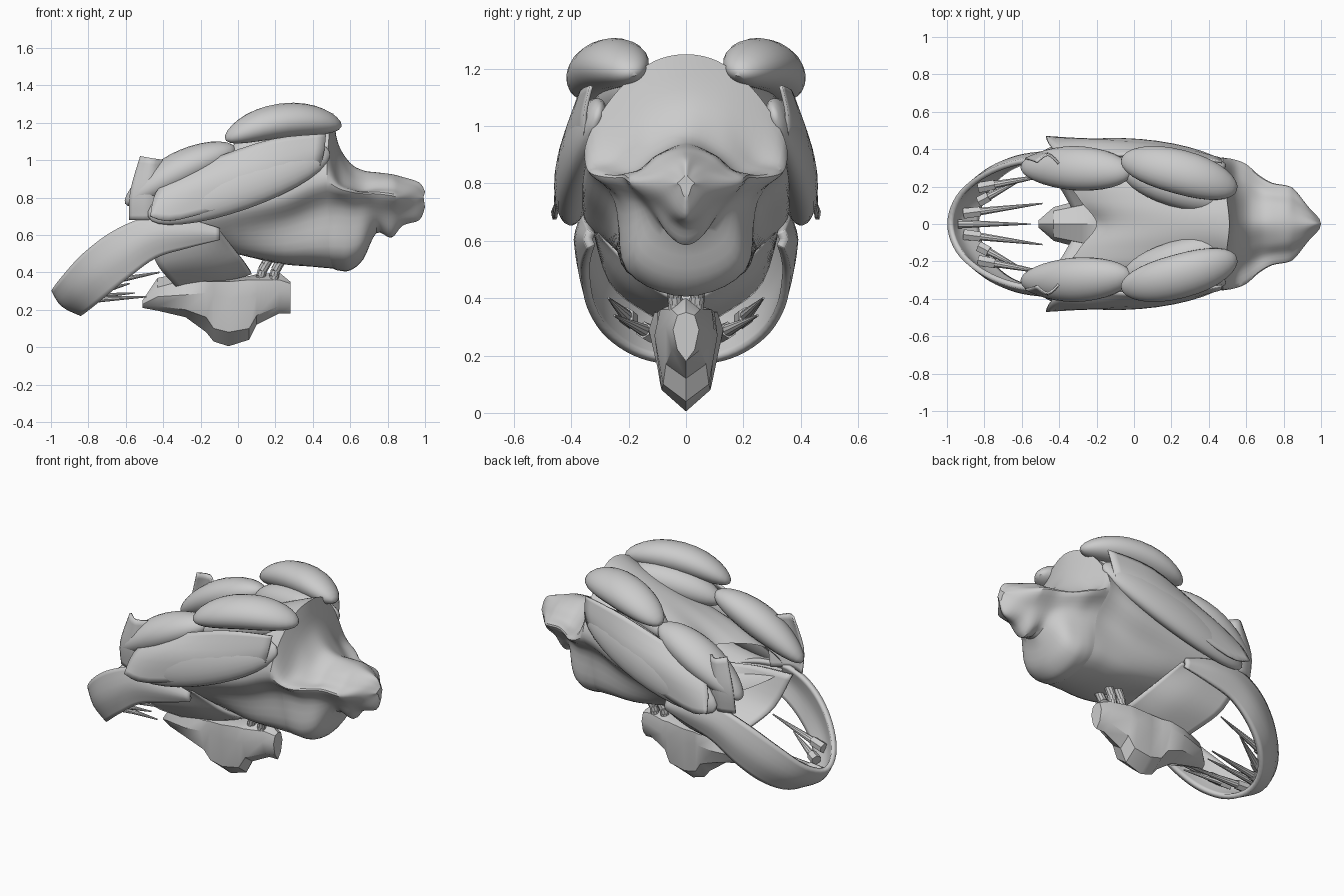
import bpy, bmesh, math
from mathutils import Vector, Matrix


def spline(pts, n, closed=False):
    """Catmull-Rom through pts, n steps per span"""
    pts = [Vector(p) for p in pts]
    if n == 1:
        return pts
    c, out = len(pts), []
    get = (lambda i: pts[i % c]) if closed else (lambda i: pts[max(0, min(c - 1, i))])
    for i in range(c if closed else c - 1):
        a, b, d, e = (get(i + k) for k in (-1, 0, 1, 2))
        for s in range(n):
            t = s / n
            out.append(0.5 * (2 * b + (d - a) * t + (2 * a - 5 * b + 4 * d - e) * t * t
                              + (3 * b - a - 3 * d + e) * t ** 3))
    if not closed:
        out.append(pts[-1])
    return out


def finish(name, bm):
    bmesh.ops.recalc_face_normals(bm, faces=bm.faces)
    me = bpy.data.meshes.new(name)
    bm.to_mesh(me)
    bm.free()
    ob = bpy.data.objects.new(name, me)
    bpy.context.collection.objects.link(ob)
    return ob


def surface(name, rows, nu=1, nv=1, closed=False, cap=(), thick=0):
    """Skin a grid of 3D points; cap lists the end rows to close"""
    rows = [spline(r, nv, closed) for r in rows]
    cols = [spline(c, nu) for c in zip(*rows)]
    bm = bmesh.new()
    g = [[bm.verts.new(p) for p in c] for c in cols]
    m = len(g)
    for i in range(m if closed else m - 1):
        for j in range(len(g[0]) - 1):
            k = (i + 1) % m
            bm.faces.new((g[i][j], g[k][j], g[k][j + 1], g[i][j + 1]))
    for end in cap:
        bm.faces.new([c[end] for c in g])
    ob = finish(name, bm)
    if thick:
        s = ob.modifiers.new("thickness", 'SOLIDIFY')
        s.thickness, s.offset = thick, 0
    return ob


def mirror(ob):
    ob.modifiers.new("mirror", 'MIRROR').use_axis = (False, True, False)
    return ob


def hull_row(x, slant, top, bottom, *side):
    """Closed symmetric cross-section; slant sweeps the sides back"""
    half = [(x - slant * y, y, z) for y, z in zip(side[::2], side[1::2])]
    return ([(x, 0, top)] + half + [(x, 0, bottom)]
            + [(a, -y, z) for a, y, z in reversed(half)])


def pad(name, a, b, normal, width, thick, bend=0.0, taper=0.0, power=1.1):
    """Long cushion from a to b, lying flat against a normal; low power = blunt ends"""
    a, b = Vector(a), Vector(b)
    u = (b - a).normalized()
    w = Vector(normal).cross(u).normalized()
    n = u.cross(w)
    bm = bmesh.new()
    bmesh.ops.create_uvsphere(bm, u_segments=24, v_segments=16, radius=1)
    for v in bm.verts:
        z = math.copysign(abs(v.co.z) ** power, v.co.z)
        k = 1 + taper * z
        v.co = ((a + b) / 2 + u * z * (b - a).length / 2 + w * v.co.x * width * k
                + n * (v.co.y * thick * k + bend * (0.5 - z * z)))
    return mirror(finish(name, bm))


def rod(name, a, b, r1, r2, sides=10):
    a, b = Vector(a), Vector(b)
    bm = bmesh.new()
    d = b - a
    m = Matrix.Translation((a + b) / 2) @ d.to_track_quat('Z', 'Y').to_matrix().to_4x4()
    bmesh.ops.create_cone(bm, cap_ends=True, segments=sides, radius1=r1, radius2=r2,
                          depth=d.length, matrix=m)
    return finish(name, bm)


# main hull, rear body up to the tall crest (open at both ends)
crest = (0.51, 0.1, 1.25, 0.42, .14, 1.21, .28, 1.07, .355, .89, .25, .74, .205, .50)
rear = [
    (-0.20, 0.7, 0.88, 0.56, .12, .87, .25, .82, .34, .70, .31, .63, .15, .57),
    (-0.08, 0.3, 0.98, 0.52, .12, .97, .26, .92, .36, .74, .31, .62, .16, .53),
    (0.20, 0, 1.12, 0.45, .12, 1.10, .27, 1.02, .36, .80, .27, .66, .20, .49),
    (0.40, 0, 1.21, 0.43, .12, 1.18, .27, 1.07, .35, .87, .25, .72, .21, .50),
    crest]
surface("rear_hull", [hull_row(*r) for r in rear], 5, 5, True)

# concave face sweeping from crest to brimmed snout
front = [
    crest,
    (0.535, 0.0, 1.09, 0.41, .13, 1.04, .25, .91, .345, .85, .24, .74, .21, .50),
    (0.60, 0, 0.985, 0.41, .12, .93, .22, .86, .32, .83, .22, .73, .20, .50),
    (0.67, 0, 0.945, 0.47, .10, .90, .18, .84, .26, .82, .19, .73, .17, .54),
    (0.74, 0, 0.935, 0.61, .10, .90, .16, .85, .22, .82, .15, .73, .09, .65),
    (0.82, 0, 0.925, 0.585, .09, .90, .15, .85, .205, .81, .12, .72, .06, .62),
    (0.88, 0.1, 0.91, 0.65, .08, .88, .13, .84, .18, .80, .10, .73, .05, .67),
    (0.97, 0.4, 0.88, 0.68, .03, .86, .06, .84, .09, .80, .06, .75, .03, .70),
    (1.00, 0.3, 0.83, 0.75, .01, .82, .02, .81, .03, .80, .02, .79, .01, .76),
]
surface("snout", [hull_row(*r) for r in front], 4, 5, True, (-1,))

# armour pads
pad("upper_pad", (-.07, .355, 1.145), (.55, .19, 1.22), (0, .25, 1), .12, .09, .06, .03, .9)
pad("crest_ridge", (-.06, .28, 1.03), (.50, .11, 1.14), (0, -.2, 1), .10, .09, .03, .05, .85)
pad("rear_pad", (-.61, .31, .78), (-.02, .28, 1.08), (-.3, .25, 1), .12, .095, .03, .1)
pad("side_pad", (-.48, .40, .70), (.49, .32, 1.05), (0, 1, .25), .15, .075, .03, .02, 1.0)

# side plate tips and upright tail fins
mirror(surface("side_plate", [
    [(-.47, .465, .70), (-.44, .41, .82), (-.35, .34, .93)],
    [(-.32, .455, .68), (-.20, .44, .88), (-.15, .36, 1.0)],
    [(.12, .43, .82), (.16, .42, .96), (.18, .37, 1.11)],
    [(.44, .35, .97), (.46, .35, 1.05), (.47, .33, 1.14)]], 4, 4, thick=.012))
mirror(surface("tail_fin", [
    [(-.58, .33, .68), (-.575, .35, .83), (-.52, .33, 1.02)],
    [(-.48, .36, .68), (-.47, .38, .83), (-.46, .37, 1.01)],
    [(-.38, .30, .68), (-.36, .31, .83), (-.40, .32, 1.00)]], 4, 4, thick=.012))

# horseshoe tail band: upper edge, middle, lower edge
band = [
    [(-.10, .33, .63), (-.10, .34, .605), (-.10, .33, .58)],
    [(-.28, .345, .68), (-.28, .37, .61), (-.27, .345, .535)],
    [(-.48, .345, .69), (-.46, .375, .59), (-.44, .35, .48)],
    [(-.66, .32, .62), (-.63, .35, .49), (-.59, .33, .37)],
    [(-.82, .25, .50), (-.78, .28, .38), (-.71, .265, .27)],
    [(-.94, .14, .37), (-.88, .165, .28), (-.80, .15, .20)],
]
flip = [[(x, -y, z) for x, y, z in r] for r in reversed(band)]
surface("tail_band", band + [[(-.985, 0, .31), (-.935, 0, .23), (-.835, 0, .18)]] + flip,
        5, 4, thick=.03)


def trough(*half):
    return list(half) + [(x, -y, z) for x, y, z in reversed(half[:-1])]


# open trough under the rear hull
surface("under_trough", [
    trough((-.52, .32, .66), (-.44, .26, .46), (-.36, .14, .36), (-.30, 0, .30)),
    trough((-.28, .32, .65), (-.20, .25, .50), (-.13, .14, .40), (-.10, 0, .34)),
    trough((-.10, .30, .63), (-.04, .22, .55), (.03, .13, .46), (.07, 0, .40))], 5, 4, thick=.02)

# faceted keel pod
keel = [
    (-.51, 0, .25, .21, .02, .24, .02, .23, .01, .22),
    (-.43, 0, .37, .195, .07, .32, .09, .27, .06, .22),
    (-.28, 0, .40, .16, .10, .36, .13, .28, .10, .20),
    (-.17, 0, .39, .08, .11, .35, .13, .29, .10, .16),
    (-.13, 0, .37, .03, .10, .35, .10, .28, .09, .10),
    (-.05, 0, .37, .005, .10, .35, .10, .26, .085, .08),
    (.06, 0, .38, .04, .09, .36, .11, .27, .08, .10),
    (.10, 0, .39, .12, .09, .36, .10, .28, .07, .17),
    (.22, 0, .40, .18, .05, .36, .07, .30, .05, .22),
    (.28, 0, .35, .18, .03, .34, .045, .29, .03, .22),
]
surface("keel_pod", [hull_row(*r) for r in keel], closed=True, cap=(0, -1))

# small bent pegs between keel and belly
for i, x in enumerate((.12, .19)):
    path = spline([(x, .035, .36), (x + .01, .04, .41), (x + .045, .045, .47)], 2)
    for j in range(len(path) - 1):
        mirror(rod(f"peg_{i}_{j}", path[j], path[j + 1], .026, .026))

# spikes fanning inward from the band
rod("spike_centre", (-.94, 0, .26), (-.55, 0, .29), .025, .003)
for i, (base, tip) in enumerate([
        ((-.88, .06, .25), (-.49, .11, .27)),
        ((-.81, .13, .28), (-.58, .25, .34)),
        ((-.80, .20, .33), (-.42, .27, .40))]):
    b, t = Vector(base), Vector(tip)
    mirror(rod(f"spike_{i}", b, t, .025, .004))
    mirror(rod(f"spike_socket_{i}", b - (t - b) * .08, b + (t - b) * .15, .032, .03, 6))

# smooth shading with crisp edges
bpy.ops.object.select_all(action='SELECT')
bpy.context.view_layer.objects.active = bpy.data.objects["rear_hull"]
bpy.ops.object.shade_smooth_by_angle(angle=math.radians(35))
